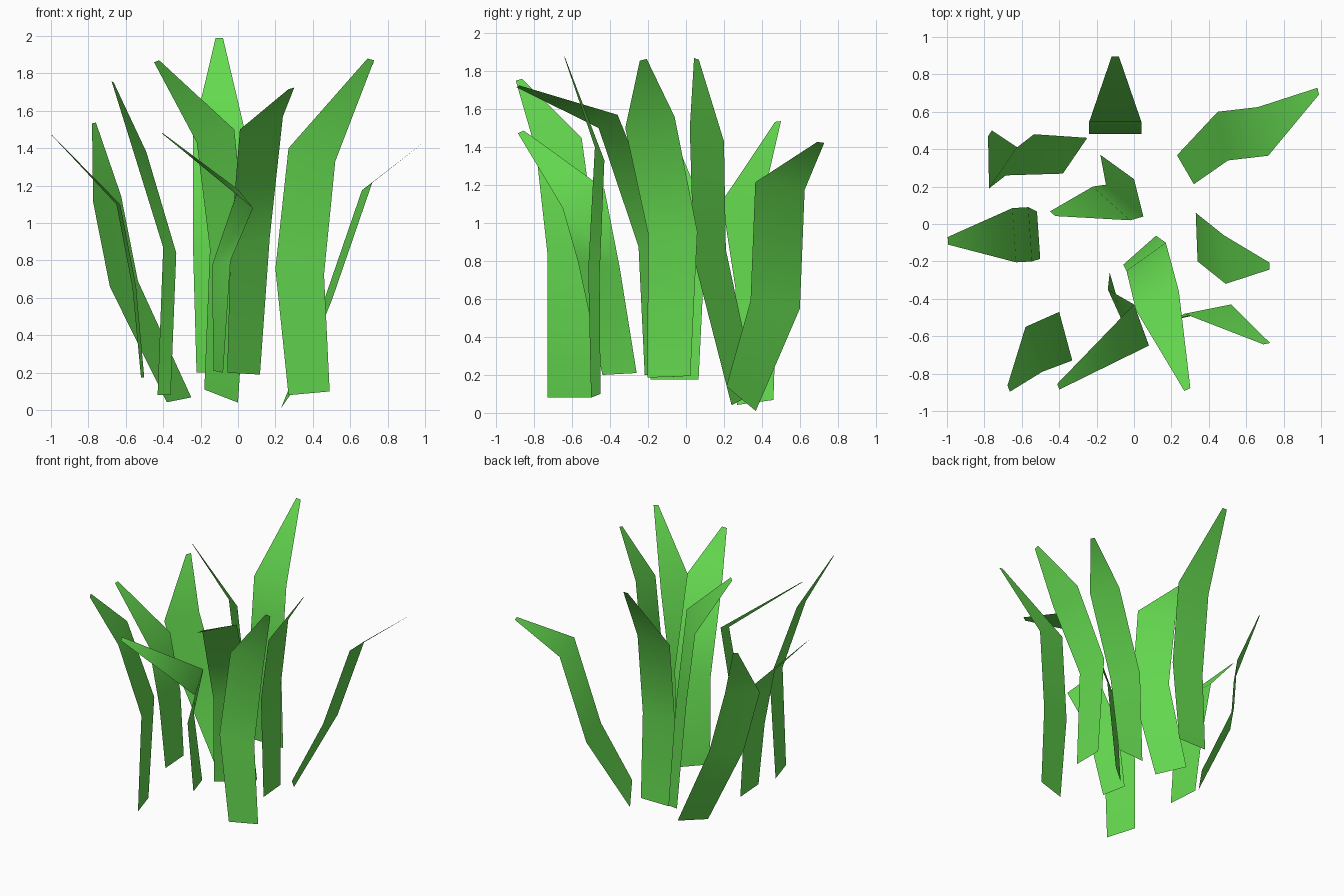
import bpy
from mathutils import Vector

green = bpy.data.materials.new("leaf_green")
green.diffuse_color = (0.13, 0.7, 0.08, 1)


def blade(name, root, bend, shoulder, tip, edge, root_edge=None, top_edge=None):
    """Thin folded leaf swept along four centre points; edge is the vector across it."""
    edge = Vector(edge)
    top = Vector(top_edge) if top_edge else edge
    low = Vector(root_edge) if root_edge else edge * 0.87
    verts = []
    for centre, across in ((root, low), (bend, edge), (shoulder, top), (tip, top * 0.14)):
        verts += [Vector(centre) - across / 2, Vector(centre) + across / 2]
    faces = [(i, i + 1, i + 3, i + 2) for i in (0, 2, 4)]
    mesh = bpy.data.meshes.new(name)
    mesh.from_pydata(verts, [], faces)
    mesh.materials.append(green)
    mesh.shade_smooth()
    bpy.context.collection.objects.link(bpy.data.objects.new(name, mesh))


# Back row
blade("back_blade", (-.10, .53, .20), (-.10, .48, .85), (-.10, .545, 1.48), (-.10, .895, 1.99),
      (.28, 0, 0))
blade("back_left_blade", (-.315, .365, .055), (-.61, .37, .675), (-.70, .30, 1.13), (-.77, .485, 1.535),
      (.15, .22, .03))
blade("back_right_blade", (.275, .29, .075), (.475, .47, .57), (.69, .495, 1.195), (.985, .71, 1.425),
      (-.055, .26, -.04), root_edge=(-.09, .155, -.13))

# Middle row
blade("left_blade", (-.51, -.06, .175), (-.555, -.055, .66), (-.64, -.06, 1.10), (-.995, -.09, 1.47),
      (-.02, .29, 0))
blade("centre_back_blade", (-.09, .305, .075), (-.05, .125, .84), (-.12, .11, 1.465), (-.435, .055, 1.865),
      (.20, -.17, -.04), root_edge=(.18, -.13, -.07), top_edge=(.20, -.18, .07))
blade("right_blade", (.36, -.09, .19), (.335, -.07, .95), (.485, -.19, 1.53), (.725, -.225, 1.86),
      (-.01, .26, .01), top_edge=(-.01, .26, .06))

# Front row
blade("centre_front_blade", (.03, -.14, .195), (.065, -.175, .90), (.125, -.41, 1.535), (.285, -.885, 1.72),
      (.21, .15, .05), root_edge=(.175, .155, -.01), top_edge=(.23, .10, .07))
blade("front_right_blade", (.38, -.475, .09), (.33, -.485, .74), (.395, -.455, 1.365), (.71, -.64, 1.875),
      (.26, .06, -.03), root_edge=(.22, .05, .02), top_edge=(.25, .05, -.07))
blade("front_blade", (-.105, -.35, .205), (-.09, -.46, .785), (.04, -.54, 1.13), (-.405, -.87, 1.48),
      (.10, -.22, .03), root_edge=(.05, -.18, -.01), top_edge=(.08, -.22, -.10))
blade("front_left_blade", (-.395, -.615, .08), (-.365, -.60, .855), (-.535, -.67, 1.415), (-.67, -.88, 1.755),
      (-.07, .26, .03), root_edge=(-.07, .23, 0), top_edge=(-.09, .24, .07))
